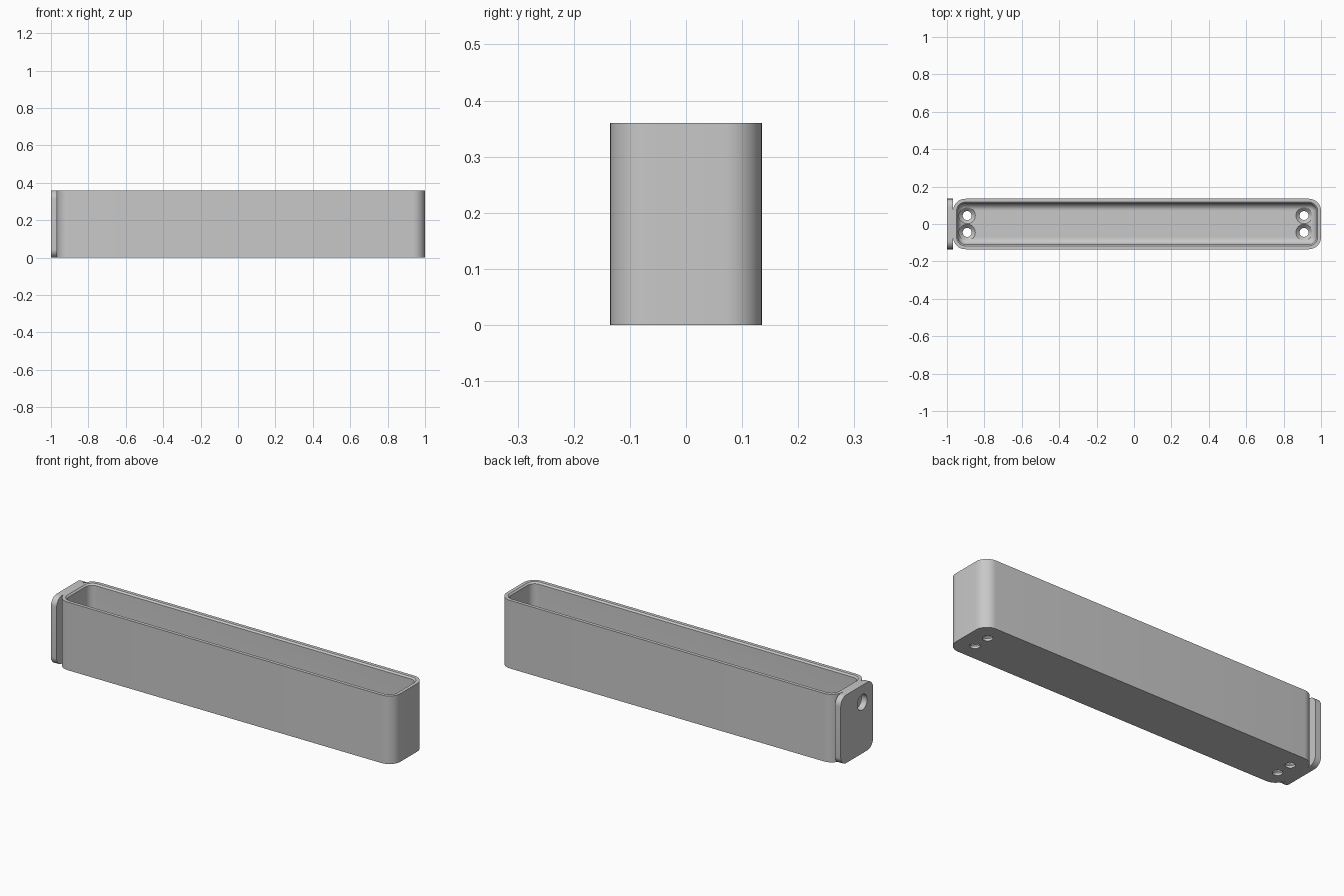
import bpy
import bmesh
import math
from mathutils import Matrix, Vector

default = bpy.data.objects.get("Cube")
if default:
    bpy.data.objects.remove(default, do_unlink=True)

grey = bpy.data.materials.new("light grey plastic")
grey.use_nodes = True
colour = (0.58, 0.58, 0.58, 1)
grey.diffuse_color = colour
grey.node_tree.nodes["Principled BSDF"].inputs["Base Color"].default_value = colour


def rounded_rect(half_w, half_h, radius, steps=10):
    """Outline points of a rounded rectangle, counter-clockwise."""
    points = []
    for i, (sx, sy) in enumerate([(1, 1), (-1, 1), (-1, -1), (1, -1)]):
        for k in range(steps + 1):
            a = math.pi / 2 * (i + k / steps)
            points.append((sx * (half_w - radius) + radius * math.cos(a),
                           sy * (half_h - radius) + radius * math.sin(a)))
    return points


def loft(name, rings, matrix=Matrix()):
    """Join rings of (outline, height) into a closed solid."""
    bm = bmesh.new()
    loops = [[bm.verts.new(matrix @ Vector((x, y, z))) for x, y in outline]
             for outline, z in rings]
    n = len(loops[0])
    for low, high in zip(loops, loops[1:]):
        for i in range(n):
            j = (i + 1) % n
            bm.faces.new((low[i], low[j], high[j], high[i]))
    bm.faces.new(loops[0][::-1])
    bm.faces.new(loops[-1])
    bmesh.ops.recalc_face_normals(bm, faces=bm.faces)
    mesh = bpy.data.meshes.new(name)
    bm.to_mesh(mesh)
    bm.free()
    mesh.materials.append(grey)
    obj = bpy.data.objects.new(name, mesh)
    bpy.context.collection.objects.link(obj)
    return obj


def circle(radius, steps=32):
    return [(radius * math.cos(2 * math.pi * k / steps),
             radius * math.sin(2 * math.pi * k / steps)) for k in range(steps)]


def select(obj):
    bpy.ops.object.select_all(action='DESELECT')
    obj.select_set(True)
    bpy.context.view_layer.objects.active = obj


def cut(obj, cutter):
    """Subtract the cutter and discard it."""
    cutter.hide_render = True
    mod = obj.modifiers.new("cut", 'BOOLEAN')
    mod.operation = 'DIFFERENCE'
    mod.solver = 'EXACT'
    mod.object = cutter
    select(obj)
    bpy.ops.object.modifier_apply(modifier=mod.name)
    bpy.data.objects.remove(cutter, do_unlink=True)


HEIGHT, HALF_Y, CORNER = 0.36, 0.135, 0.065
LEFT, RIGHT = -0.967, 1.0
HALF_X, MID = (RIGHT - LEFT) / 2, (RIGHT + LEFT) / 2
FLOOR, WALL, LIP, FILLET = 0.035, 0.026, 0.008, 0.035


def inset(d):
    return rounded_rect(HALF_X - d, HALF_Y - d, max(CORNER - d, 0.012))


# Tray: outer wall, chamfered lip, inner wall and filleted floor
rings = [(inset(0), 0), (inset(0), HEIGHT),
         (inset(WALL - LIP), HEIGHT), (inset(WALL), HEIGHT - LIP)]
for k in range(9):
    a = math.pi / 2 * k / 8
    rings.append((inset(WALL + FILLET * (1 - math.cos(a))),
                  FLOOR + FILLET * (1 - math.sin(a))))
tray = loft("tray", rings, Matrix.Translation((MID, 0, 0)))

# Countersunk screw holes in the floor
for x in (-0.892, 0.909):
    for y in (-0.045, 0.045):
        screw = loft("screw_cutter",
                     [(circle(0.024), -0.02), (circle(0.024), 0.012),
                      (circle(0.0435), FLOOR - 0.003), (circle(0.0435), FLOOR + 0.02)],
                     Matrix.Translation((x, y, 0)))
        cut(tray, screw)

# End plate with a round recess near its top
to_end = Matrix.Translation((-1, 0, HEIGHT / 2)) @ Matrix(
    ((0, 0, 1, 0), (1, 0, 0, 0), (0, 1, 0, 0), (0, 0, 0, 1)))
outline = rounded_rect(HALF_Y, HEIGHT / 2, 0.045)
plate = loft("end_plate", [(outline, 0), (outline, LEFT + 1)], to_end)
recess = loft("recess_cutter", [(circle(0.041), -0.1), (circle(0.041), 0.1)],
              Matrix.Translation((-1, -0.045, 0.27)) @ to_end.to_3x3().to_4x4())
cut(plate, recess)

for obj in (tray, plate):
    select(obj)
    bpy.ops.object.shade_smooth_by_angle(angle=math.radians(30))
